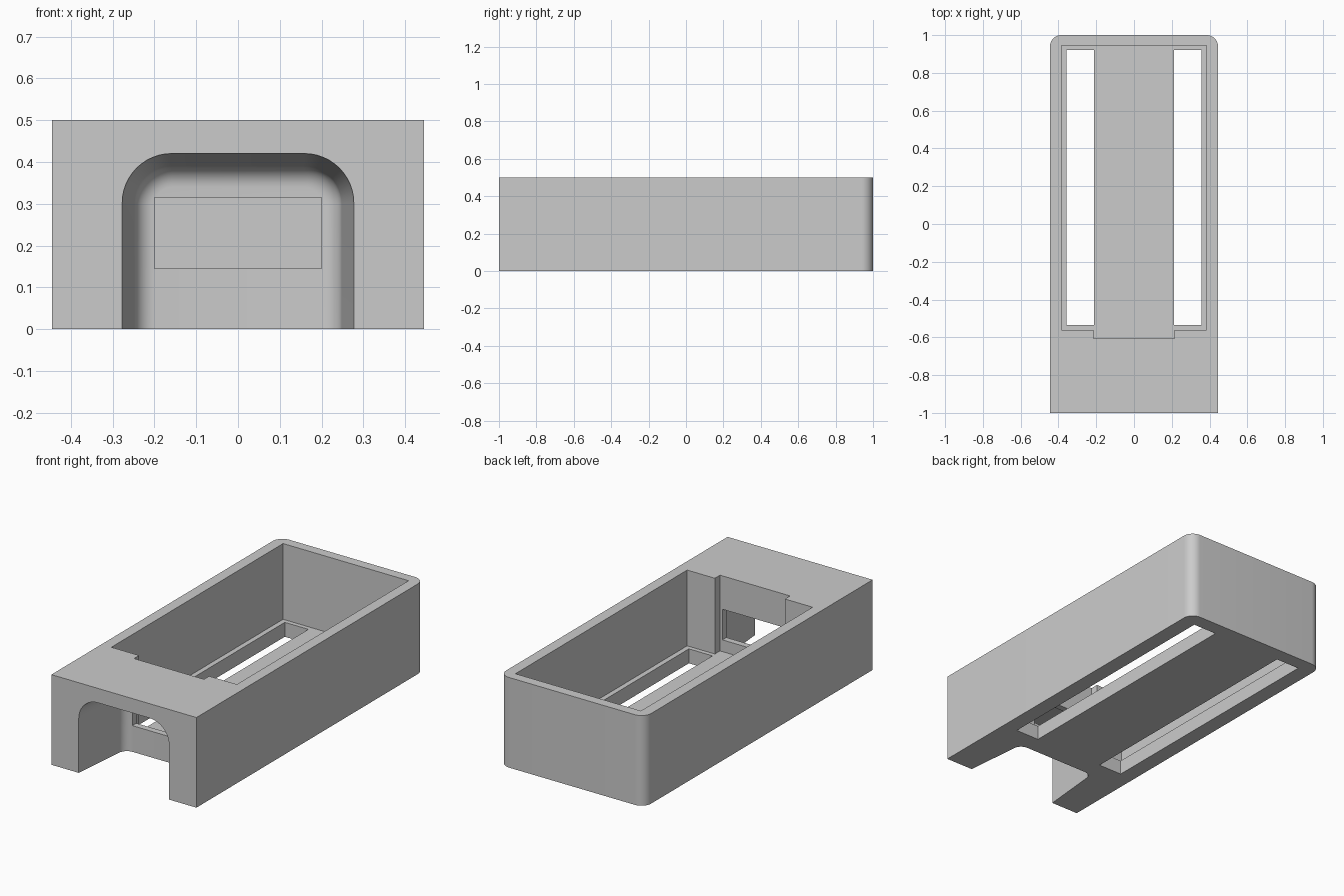
import bpy, bmesh, math

cube = bpy.data.objects.get("Cube")
if cube:
    bpy.data.objects.remove(cube, do_unlink=True)

mat = bpy.data.materials.new("plain grey")
mat.use_nodes = True
GREY = (0.6, 0.6, 0.6, 1)
mat.diffuse_color = GREY
mat.node_tree.nodes["Principled BSDF"].inputs["Base Color"].default_value = GREY


def loft(name, sections):
    """Solid through matching closed sections, capped at both ends."""
    bm = bmesh.new()
    rings = [[bm.verts.new(p) for p in s] for s in sections]
    for a, b in zip(rings, rings[1:]):
        for i in range(len(a)):
            j = (i + 1) % len(a)
            bm.faces.new((a[i], a[j], b[j], b[i]))
    bm.faces.new(rings[0])
    bm.faces.new(rings[-1])
    bmesh.ops.recalc_face_normals(bm, faces=bm.faces)
    mesh = bpy.data.meshes.new(name)
    bm.to_mesh(mesh)
    bm.free()
    obj = bpy.data.objects.new(name, mesh)
    bpy.context.collection.objects.link(obj)
    return obj


def prism(name, outline, z0, z1):
    return loft(name, [[(x, y, z) for x, y in outline] for z in (z0, z1)])


def box(name, x0, x1, y0, y1, z0, z1):
    return prism(name, [(x0, y0), (x1, y0), (x1, y1), (x0, y1)], z0, z1)


def arc(cx, cy, r, start, steps=12):
    """Quarter circle turning counter-clockwise from a start angle in degrees."""
    angles = [math.radians(start + 90 * i / steps) for i in range(steps + 1)]
    return [(cx + r * math.cos(a), cy + r * math.sin(a)) for a in angles]


def arch(y, half, top, r):
    """Round-shouldered opening, running down past the underside."""
    pts = [(half, -0.05)] + arc(half - r, top - r, r, 0)
    pts += arc(r - half, top - r, r, 90) + [(-half, -0.05)]
    return [(x, y, z) for x, z in pts]


# Housing block with rounded rear corners
W, R = 0.445, 0.06
outline = [(-W, -1), (W, -1)] + arc(W - R, 1 - R, R, 0) + arc(R - W, 1 - R, R, 90)
housing = prism("housing", outline, 0, 0.5)
housing.data.materials.append(mat)

# Open tray with a shallow notch in its front wall
C, N, FLOOR = 0.385, 0.215, 0.08
tray = prism("tray_cutter", [(-C, 0.945), (-C, -0.56), (-N, -0.56), (-N, -0.605),
                             (N, -0.605), (N, -0.56), (C, -0.56), (C, 0.945)], FLOOR, 0.6)

# Tapered front recess ending in a rounded fillet
BACK, F = -0.64, 0.05
sections = [arch(-1.02, 0.279, 0.422, 0.12), arch(BACK - F, 0.248, 0.39, 0.09)]
for i in range(1, 9):
    a = math.radians(90 * i / 8)
    inset = F * (1 - math.cos(a))
    sections.append(arch(BACK - F + F * math.sin(a), 0.248 - inset, 0.39 - inset, 0.09 - inset))
cutters = [tray, loft("recess_cutter", sections)]

# Window between recess and tray, and the two floor slots
cutters.append(box("window_cutter", -0.2, 0.2, BACK - 0.02, -0.58, 0.145, 0.315))
for s in (-1, 1):
    x0, x1 = sorted((s * 0.212, s * 0.357))
    cutters.append(box("slot_cutter", x0, x1, -0.535, 0.92, -0.1, 0.2))

# Cut everything out of the block
bpy.ops.object.select_all(action='DESELECT')
bpy.context.view_layer.objects.active = housing
housing.select_set(True)
for c in cutters:
    c.hide_render = True
    m = housing.modifiers.new("cut", 'BOOLEAN')
    m.operation, m.solver, m.object = 'DIFFERENCE', 'EXACT', c
    bpy.ops.object.modifier_apply(modifier=m.name)
    bpy.data.objects.remove(c, do_unlink=True)
bpy.ops.object.shade_smooth_by_angle(angle=math.radians(30))
